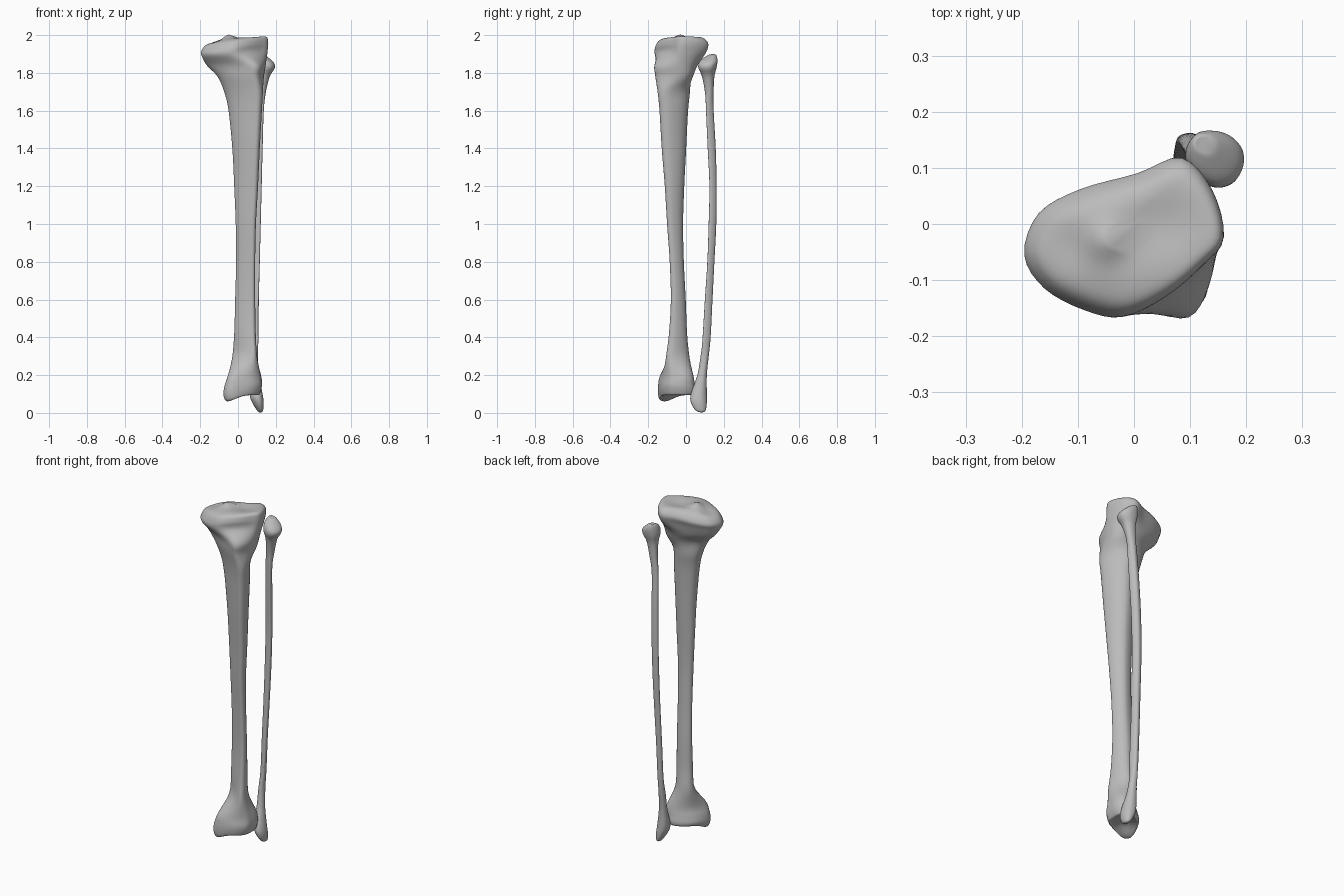
import bpy
import bmesh
from math import exp
from mathutils import Vector

old_cube = bpy.data.objects.get("Cube")
if old_cube:
    bpy.data.objects.remove(old_cube, do_unlink=True)

# One plain bone material
bone = bpy.data.materials.new("bone_grey")
bone.use_nodes = True
bone_colour = (0.5, 0.5, 0.5, 1)
bone.diffuse_color = bone_colour
bone.node_tree.nodes["Principled BSDF"].inputs["Base Color"].default_value = bone_colour
bone.node_tree.nodes["Principled BSDF"].inputs["Roughness"].default_value = 0.7

# Cross-section outlines, counter-clockwise from the +x side
PLATEAU = [(1, 0), (.88, .6), (.57, 1), (.12, .8), (-.45, .6), (-.86, .3),
           (-1, -.2), (-.8, -.62), (-.4, -.9), (0, -1), (.42, -.76), (.8, -.35)]
FLARE = [(1, .2), (.84, .75), (.45, 1), (-.06, .95), (-.5, .76), (-.87, .5),
         (-1, .13), (-.84, -.23), (-.4, -.6), (.2, -.9), (.67, -1), (.92, -.5)]
SHAFT = [(1, -.3), (.8, .3), (.5, .75), (.1, 1), (-.4, .95), (-.85, .7),
         (-1, .25), (-.8, -.2), (-.3, -.6), (.3, -.9), (.75, -1), (.98, -.75)]
ANKLE = [(1, 0), (1, .5), (.75, .9), (.3, 1), (-.3, .75), (-.75, .3),
         (-1, -.3), (-1, -.75), (-.7, -1), (-.1, -.95), (.5, -.75), (.9, -.4)]
ROUND = [(1, 0), (.9, .45), (.5, .85), (0, 1), (-.55, .95), (-.9, .6),
         (-1, .1), (-.85, -.4), (-.45, -.8), (.1, -1), (.6, -.85), (.9, -.45)]


def spline(a, b, c, d, t):
    """Point between b and c on a smooth curve."""
    return b + (c - a) * (t / 2) + (a * 2 - b * 5 + c * 4 - d) * (t * t / 2) \
        + (b * 3 - a - c * 3 + d) * (t ** 3 / 2)


def make_ring(outline, z, left, right, front, back, tilt=0, steps=4):
    """Smooth closed outline fitted to the given box; tilt raises the +x side."""
    centre = Vector(((left + right) / 2, (front + back) / 2, z))
    half_x, half_y = (right - left) / 2, (back - front) / 2
    pts = [centre + Vector((u * half_x, v * half_y, u * tilt)) for u, v in outline]
    n = len(pts)
    return [spline(pts[i - 1], pts[i], pts[(i + 1) % n], pts[(i + 2) % n], k / steps)
            for i in range(n) for k in range(steps)]


def loft(name, sections, relief=None, steps=5):
    """Skin a smooth surface through sections listed from bottom to top."""
    rings = [make_ring(*s) for s in sections]
    rows = []
    last = len(rings) - 1
    for i in range(last):
        a, b, c, d = (rings[max(0, min(last, j))] for j in range(i - 1, i + 3))
        for k in range(steps):
            rows.append([spline(*p, k / steps) for p in zip(a, b, c, d)])
    rows.append(rings[last])
    bm = bmesh.new()
    grid = [[bm.verts.new(p) for p in row] for row in rows]
    n = len(grid[0])
    for low, high in zip(grid, grid[1:]):
        for i in range(n):
            j = (i + 1) % n
            bm.faces.new((low[i], low[j], high[j], high[i]))
    bm.faces.new(grid[0][::-1])
    bm.faces.new(grid[-1])
    if relief:
        for v in bm.verts:
            v.co.z += relief(v.co)
    mesh = bpy.data.meshes.new(name)
    bm.to_mesh(mesh)
    bm.free()
    mesh.materials.append(bone)
    obj = bpy.data.objects.new(name, mesh)
    bpy.context.collection.objects.link(obj)
    for face in mesh.polygons:
        face.use_smooth = True
    return obj


def bump(p, x, y, radius):
    return exp(-((p.x - x) ** 2 + (p.y - y) ** 2) / radius ** 2)


def joint_relief(p):
    """Ridge and two shallow cups on the top, a projecting inner ankle below."""
    if p.z > 1.93:
        return (.022 * bump(p, -.05, -.03, .035) - .012 * bump(p, -.12, -.04, .05)
                - .010 * bump(p, .06, 0, .06))
    if p.z < .14:
        return -.035 * bump(p, -.045, -.11, .055) * min(1, (.14 - p.z) / .04)
    return 0


# Large bone: ankle end, shaft, flared knee end, joint surface
loft("large_shin_bone", [
    (ANKLE, .105, .00, .05, -.07, -.03),
    (ANKLE, .10, -.04, .09, -.12, .02),
    (ANKLE, .095, -.062, .107, -.138, .042),
    (ANKLE, .115, -.074, .118, -.147, .05),
    (ANKLE, .15, -.066, .125, -.146, .046),
    (ANKLE, .2, -.05, .12, -.135, .038),
    (SHAFT, .3, -.03, .1, -.105, .017),
    (SHAFT, .42, -.02, .093, -.09, .005),
    (SHAFT, .6, -.015, .09, -.08, -.002),
    (SHAFT, .8, -.01, .09, -.086, -.012),
    (SHAFT, 1, -.012, .094, -.1, -.016),
    (SHAFT, 1.2, -.02, .105, -.112, -.01),
    (SHAFT, 1.4, -.03, .114, -.128, 0),
    (SHAFT, 1.6, -.05, .125, -.14, .01),
    (SHAFT, 1.7, -.073, .13, -.15, .02),
    (FLARE, 1.78, -.108, .137, -.16, .035),
    (FLARE, 1.84, -.165, .146, -.165, .06),
    (PLATEAU, 1.9, -.192, .156, -.165, .105, .01),
    (PLATEAU, 1.94, -.193, .16, -.162, .118, .022),
    (PLATEAU, 1.972, -.17, .15, -.142, .095, .02),
    (PLATEAU, 1.985, -.12, .11, -.1, .06, .01),
    (PLATEAU, 1.985, -.05, .03, -.05, .01, .003),
], joint_relief)

# Slender bone: pointed ankle tip, thin bowed shaft, knobbed head
loft("slender_shin_bone", [
    (ROUND, .003, .112, .125, .075, .09),
    (ROUND, .014, .1, .133, .05, .104),
    (ROUND, .055, .075, .136, .026, .11),
    (ROUND, .1, .062, .13, .026, .11),
    (ROUND, .2, .066, .112, .06, .11),
    (ROUND, .3, .068, .105, .077, .12),
    (SHAFT, .4, .07, .108, .088, .13),
    (SHAFT, .6, .071, .11, .1, .14),
    (SHAFT, .8, .073, .115, .113, .15),
    (SHAFT, 1, .075, .12, .12, .16),
    (SHAFT, 1.2, .078, .125, .124, .162),
    (SHAFT, 1.4, .083, .13, .115, .157),
    (SHAFT, 1.6, .09, .136, .106, .146),
    (ROUND, 1.7, .1, .148, .1, .146),
    (ROUND, 1.78, .102, .168, .085, .15),
    (ROUND, 1.83, .092, .194, .065, .162, -.006),
    (ROUND, 1.865, .095, .19, .075, .166, -.012),
    (ROUND, 1.892, .105, .155, .115, .16, -.006),
    (ROUND, 1.896, .115, .14, .13, .15, -.002),
])
